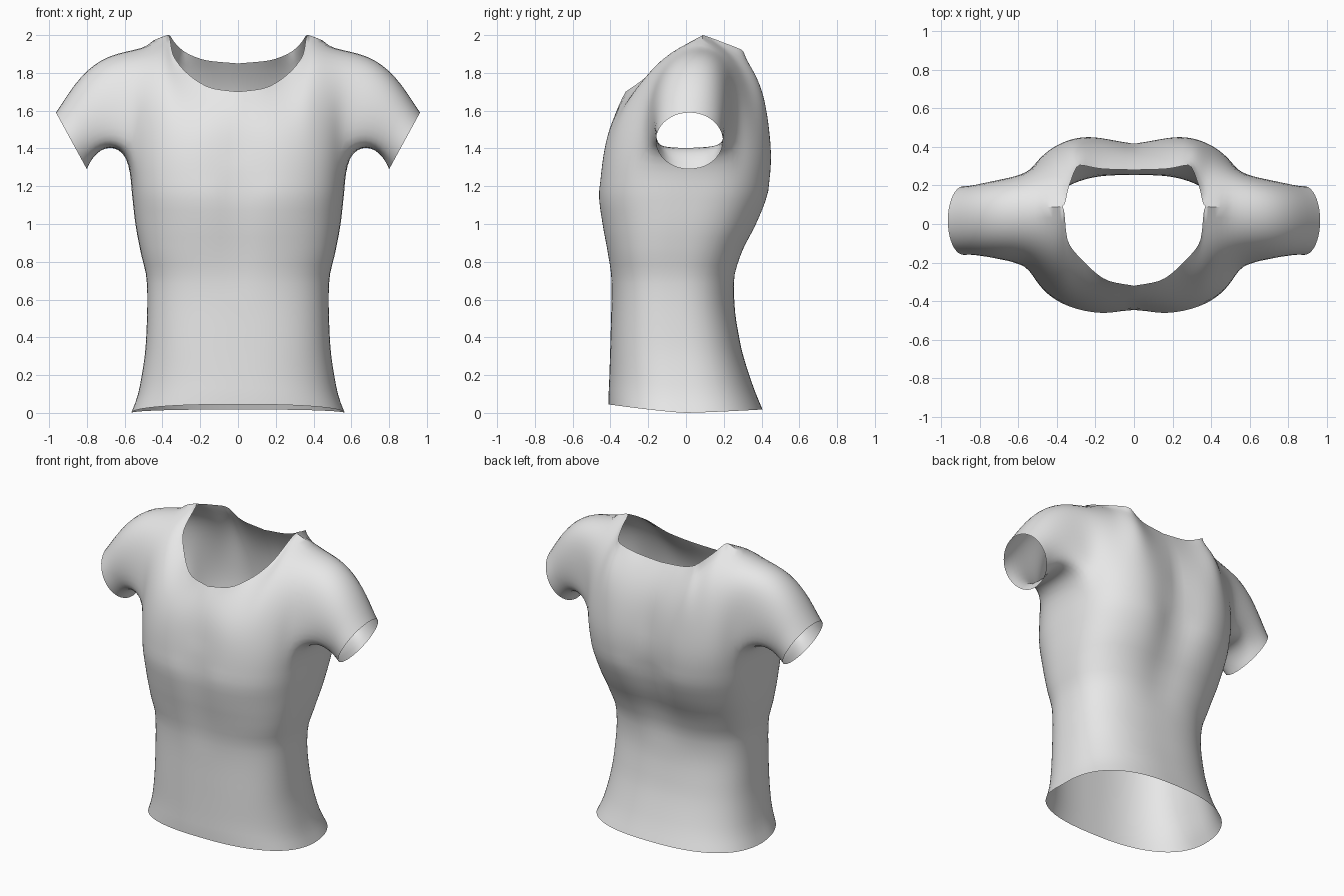
import bpy, bmesh, math
from mathutils import Vector

if "Cube" in bpy.data.objects:
    bpy.data.objects.remove(bpy.data.objects["Cube"])

# body profile: z, half width, front y, back y, corner roundness
BODY = [(0.0, .565, -.41, .405, 2.5), (.05, .545, -.41, .385, 2.5), (.13, .522, -.407, .355, 2.5),
        (.38, .487, -.40, .285, 2.6), (.6, .48, -.395, .256, 2.6), (.7, .483, -.398, .263, 2.6),
        (.85, .515, -.42, .31, 2.7), (1.0, .543, -.449, .39, 2.7), (1.15, .56, -.468, .45, 2.8),
        (1.3, .575, -.46, .478, 2.9), (1.37, .58, -.448, .478, 2.9)]
# top edge from neck centre over the shoulder: x, y, z, lean angle
FRONT = [(0, -.32, 1.70, 28), (.13, -.295, 1.717, 32), (.26, -.195, 1.79, 42),
         (.345, -.08, 1.90, 55), (.37, .09, 2.0, 75), (.48, .085, 1.96, 85), (.61, .07, 1.925, 90)]
BACK = [(0, .28, 1.85, 35), (.16, .285, 1.865, 35), (.28, .305, 1.91, 40),
        (.335, .2, 1.96, 58), (.37, .09, 2.0, 68), (.48, .085, 1.96, 76), (.61, .07, 1.925, 90)]
CHEST, SUB = 1.37, 4


def smooth(keys, t):
    """Monotone cubic through rows whose first entry is the parameter."""
    n = len(keys)
    i = max(k for k in range(n - 1) if k == 0 or keys[k][0] <= t)
    h = keys[i + 1][0] - keys[i][0]
    u = (t - keys[i][0]) / h
    out = []
    for c in range(1, len(keys[0])):
        d = [(keys[k + 1][c] - keys[k][c]) / (keys[k + 1][0] - keys[k][0]) for k in range(n - 1)]

        def slope(k):
            if k == 0 or k == n - 1:
                return d[0] if k == 0 else d[-1]
            a, b = d[k - 1], d[k]
            return 0 if a * b <= 0 else 2 * a * b / (a + b)
        p, q = keys[i][c], keys[i + 1][c]
        out.append(p * (1 + 2 * u) * (1 - u) ** 2 + slope(i) * h * u * (1 - u) ** 2
                   + q * u * u * (3 - 2 * u) + slope(i + 1) * h * u * u * (u - 1))
    return out


def body_point(z, deg):
    """Point on the rounded body ring; 0 is front centre, 180 back centre."""
    w, f, b, n = smooth(BODY, z)
    a = math.radians(deg)
    s, c = max(math.sin(a), 0), math.cos(a)
    x = w * s ** (2 / n) if deg % 180 else 0
    mid = (f + b) / 2
    side = f if c > 0 else b
    y = mid + (side - mid) * abs(c) ** (2 / n)
    # chest and spine grooves
    rise = min(max((z - .6) / .6, 0), 1)
    depth, width = (.025, .11) if c > 0 else (.062, .16)
    y -= math.copysign(rise * depth, side) * math.exp(-(x / width) ** 2)
    # wavy hem
    lift = (.045 if c > 0 else .018) * abs(c) * max(0, 1 - z / .35)
    return Vector((x, y, z + lift))


bm = bmesh.new()


def grid(rows):
    vs = [[bm.verts.new(p) for p in r] for r in rows]
    for r, s in zip(vs, vs[1:]):
        for i in range(len(r) - 1):
            bm.faces.new((r[i], r[i + 1], s[i + 1], s[i]))


# body tube up to the armpits
cols = 6 * SUB
front_deg = [66 * i / cols for i in range(cols + 1)]
side_deg = [66 + 4 * i for i in range(13)]
back_deg = [180 - d for d in front_deg]
ring = front_deg + side_deg[1:] + back_deg[::-1][1:]
levels = [CHEST * i / 28 for i in range(29)]
grid([[body_point(z, d) for d in ring] for z in levels])


# chest and upper back panels, curving over to the shoulder seam
def panel(tops, degs, sign, n=14):
    keys = [(i, *t) for i, t in enumerate(tops)]
    columns = []
    for i, deg in enumerate(degs):
        x, y, z, lean = smooth(keys, i / SUB)
        p0, p3 = body_point(CHEST, deg), Vector((x, y, z))
        reach = (p3 - p0).length * .4
        a = math.radians(lean)
        p1 = p0 + Vector((0, -sign * (.15 if sign < 0 else .1), 1)) * reach
        p2 = p3 - Vector((0, -sign * math.sin(a), math.cos(a))) * reach
        col = []
        for k in range(n + 1):
            t = k / n
            col.append(p0 * (1 - t) ** 3 + p1 * 3 * t * (1 - t) ** 2
                       + p2 * 3 * t * t * (1 - t) + p3 * t ** 3)
        columns.append(col)
    grid(columns if sign < 0 else columns[::-1])
    return columns[-1]


front_edge = panel(FRONT, front_deg, -1)
back_edge = panel(BACK, back_deg, 1)

# sleeve from the armhole to an oval cuff
armhole = front_edge[::-1] + [body_point(CHEST, d) for d in side_deg[1:]] + back_edge[1:]
dist = [0]
for p, q in zip(armhole, armhole[1:]):
    dist.append(dist[-1] + (q - p).length)
cuff = []
for d in dist:
    a = 2 * math.pi * d / dist[-1]
    cuff.append(Vector((.882 + .082 * math.cos(a), .018 - .178 * math.sin(a),
                        1.44 + .15 * math.cos(a))))
rows = []
for k in range(11):
    t = k / 10
    bend = Vector((.015, 0, .075)) * 4 * t * (1 - t)
    rows.append([p.lerp(q, t) + bend for p, q in zip(armhole, cuff)])
grid(rows)

bmesh.ops.remove_doubles(bm, verts=bm.verts, dist=.0008)
bmesh.ops.recalc_face_normals(bm, faces=bm.faces)
# outward facing check on the front of the chest
bm.faces.ensure_lookup_table()
probe = min(bm.faces, key=lambda f: f.calc_center_median().y)
if probe.normal.y > 0:
    bmesh.ops.reverse_faces(bm, faces=bm.faces)

# relax the cloth where sleeves and shoulders meet the body
inner = [v for v in bm.verts if not v.is_boundary and v.co.z > 1.22]
for _ in range(14):
    bmesh.ops.smooth_vert(bm, verts=inner, factor=.5,
                          use_axis_x=True, use_axis_y=True, use_axis_z=True)

mesh = bpy.data.meshes.new("short_sleeve_shirt")
bm.to_mesh(mesh)
bm.free()
shirt = bpy.data.objects.new("short_sleeve_shirt", mesh)
bpy.context.collection.objects.link(shirt)

cloth = bpy.data.materials.new("light_grey_cloth")
cloth.diffuse_color = (.8, .8, .8, 1)
cloth.use_nodes = True
cloth.node_tree.nodes["Principled BSDF"].inputs["Base Color"].default_value = cloth.diffuse_color
mesh.materials.append(cloth)

# left half by mirroring
mirror = shirt.modifiers.new("mirror", 'MIRROR')
mirror.use_clip = True
mirror.merge_threshold = .001
bpy.context.view_layer.objects.active = shirt
shirt.select_set(True)
bpy.ops.object.shade_smooth_by_angle(angle=math.radians(80))
